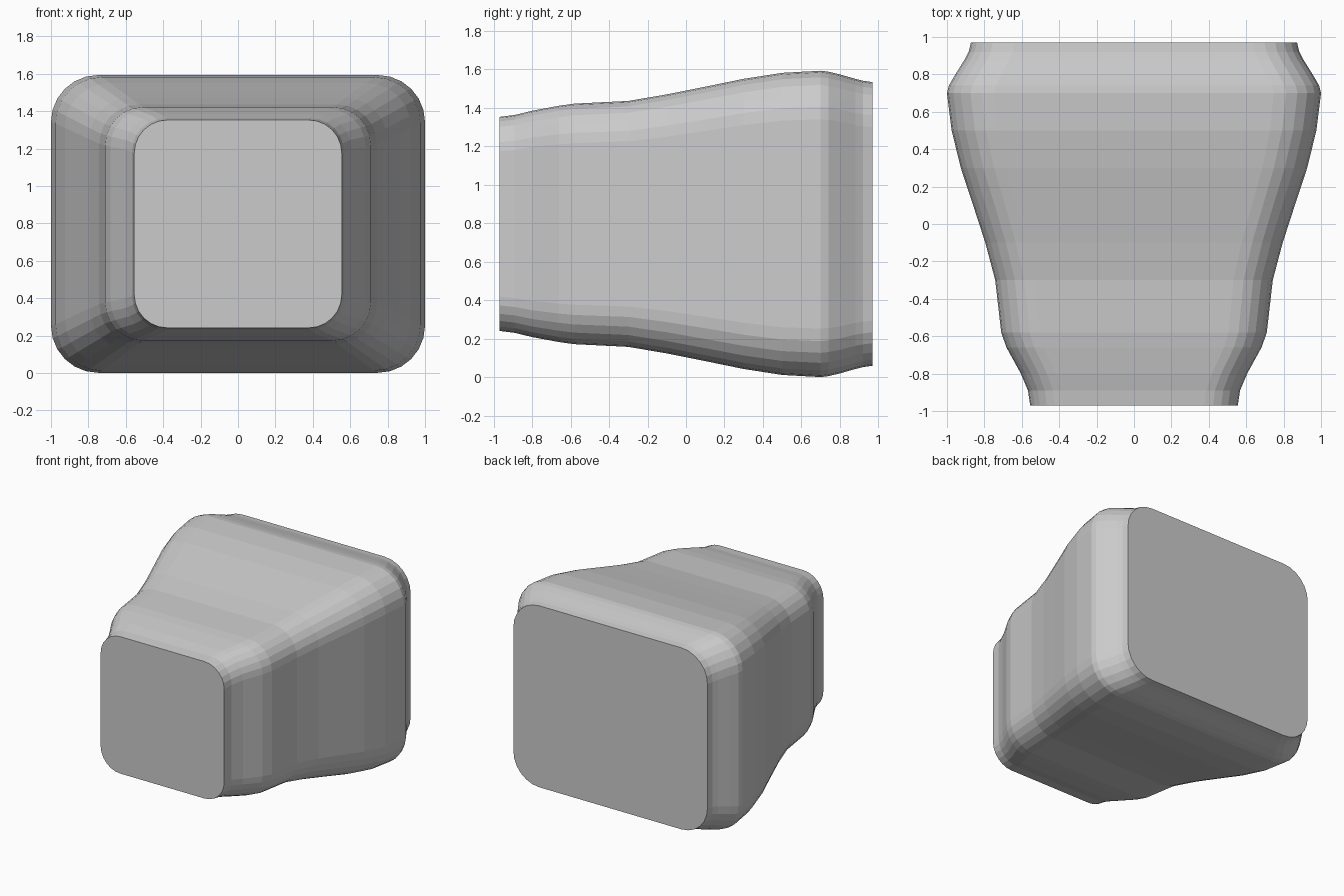
import bpy, bmesh, math

if "Cube" in bpy.data.objects:
    bpy.data.objects.remove(bpy.data.objects["Cube"])

CENTRE_Z = 0.797
CORNER_STEPS = 6

# Cross-sections from front to back: y, half width, half height, corner radius
SECTIONS = [
    (-0.970, 0.555, 0.556, 0.178),
    (-0.890, 0.567, 0.566, 0.181),
    (-0.800, 0.605, 0.588, 0.188),
    (-0.660, 0.682, 0.614, 0.200),
    (-0.580, 0.710, 0.625, 0.205),
    (-0.300, 0.742, 0.639, 0.210),
    (-0.100, 0.795, 0.673, 0.220),
    (0.100, 0.860, 0.713, 0.230),
    (0.300, 0.926, 0.754, 0.240),
    (0.500, 0.975, 0.785, 0.248),
    (0.700, 1.000, 0.796, 0.252),
    (0.740, 0.990, 0.791, 0.250),
    (0.800, 0.955, 0.777, 0.245),
    (0.880, 0.905, 0.754, 0.240),
    (0.920, 0.884, 0.744, 0.236),
    (0.970, 0.872, 0.737, 0.234),
]


def rounded_ring(y, w, h, r):
    """Points of a rounded rectangle lying across the y axis."""
    points = []
    for quarter, (sx, sz) in enumerate([(1, 1), (-1, 1), (-1, -1), (1, -1)]):
        for i in range(CORNER_STEPS + 1):
            a = math.pi / 2 * (quarter + i / CORNER_STEPS)
            points.append((sx * (w - r) + r * math.cos(a), y,
                           CENTRE_Z + sz * (h - r) + r * math.sin(a)))
    return points


# Lofted body with closed flat ends
bm = bmesh.new()
rings = [[bm.verts.new(p) for p in rounded_ring(*s)] for s in SECTIONS]
count = len(rings[0])
for a, b in zip(rings, rings[1:]):
    for i in range(count):
        j = (i + 1) % count
        bm.faces.new((a[i], a[j], b[j], b[i]))
bm.faces.new(rings[0])
bm.faces.new(rings[-1])
bmesh.ops.recalc_face_normals(bm, faces=bm.faces)

mesh = bpy.data.meshes.new("tapered_body")
bm.to_mesh(mesh)
bm.free()
body = bpy.data.objects.new("tapered_body", mesh)
bpy.context.collection.objects.link(body)

# Single light grey colour
grey = bpy.data.materials.new("light_grey")
grey.diffuse_color = (0.6, 0.6, 0.6, 1)
grey.use_nodes = True
grey.node_tree.nodes["Principled BSDF"].inputs["Base Color"].default_value = grey.diffuse_color
mesh.materials.append(grey)
